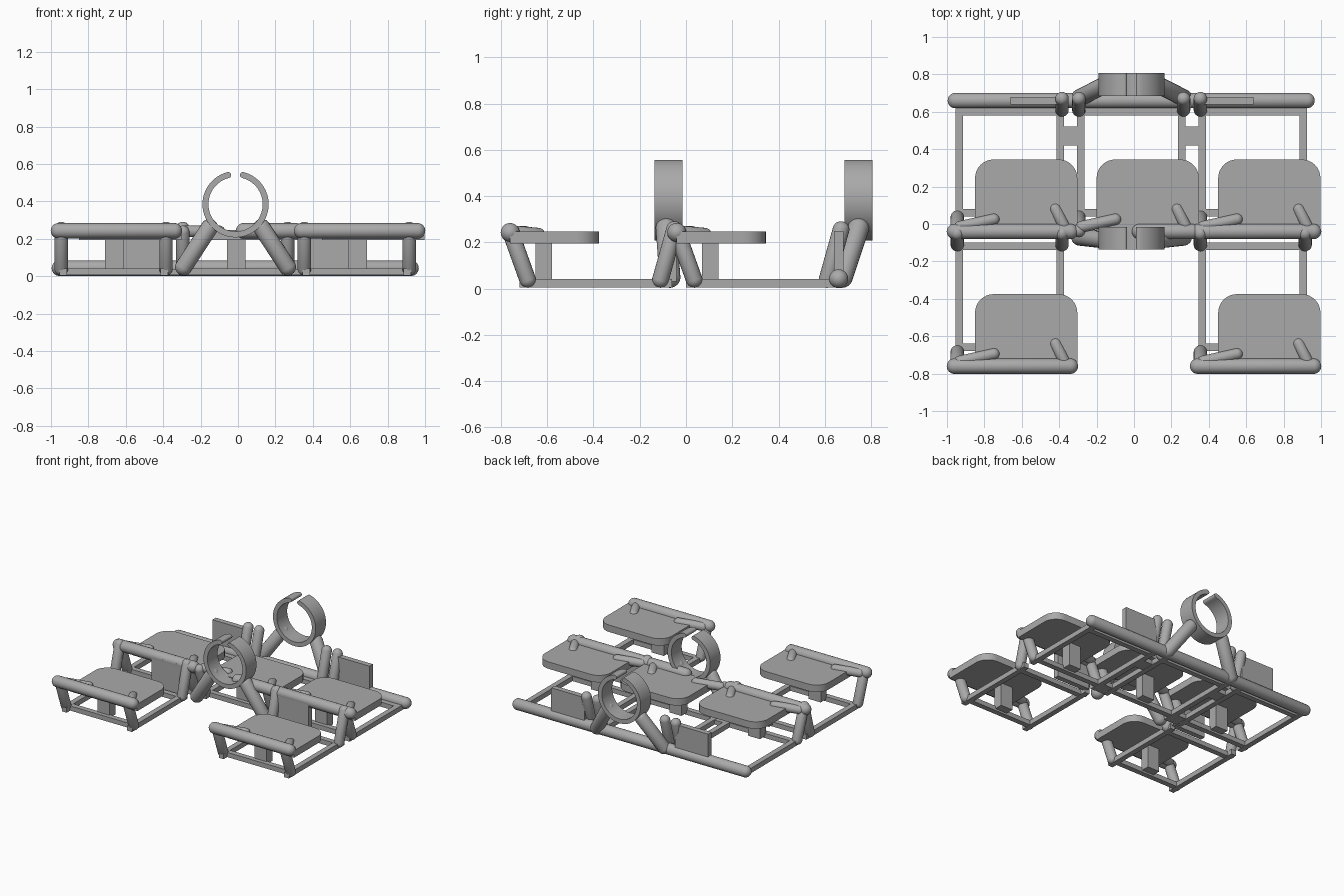
import bpy, bmesh, math
from mathutils import Vector

if "Cube" in bpy.data.objects:
    bpy.data.objects.remove(bpy.data.objects["Cube"])

grey = bpy.data.materials.new("mid grey")
grey.diffuse_color = (0.4, 0.4, 0.4, 1)
grey.use_nodes = True
grey.node_tree.nodes["Principled BSDF"].inputs["Base Color"].default_value = grey.diffuse_color


def finish(bm, name, smooth=False):
    bmesh.ops.recalc_face_normals(bm, faces=bm.faces)
    mesh = bpy.data.meshes.new(name)
    bm.to_mesh(mesh)
    bm.free()
    mesh.materials.append(grey)
    ob = bpy.data.objects.new(name, mesh)
    bpy.context.collection.objects.link(ob)
    if smooth:
        bpy.ops.object.select_all(action='DESELECT')
        ob.select_set(True)
        bpy.context.view_layer.objects.active = ob
        bpy.ops.object.shade_smooth_by_angle(angle=math.radians(35))
    return ob


def tube(name, a, b, r):
    """Round-ended tube whose axis end points are a and b."""
    a, b = Vector(a), Vector(b)
    d = b - a
    bm = bmesh.new()
    bmesh.ops.create_uvsphere(bm, u_segments=20, v_segments=11, radius=r * 1.01)
    for v in bm.verts:
        if v.co.z > 0:
            v.co.z += d.length
    rot = d.to_track_quat('Z', 'Y')
    for v in bm.verts:
        v.co = rot @ v.co + a
    finish(bm, name, True)


def box(name, x0, x1, y0, y1, z0, z1):
    bm = bmesh.new()
    bmesh.ops.create_cube(bm, size=1)
    for v in bm.verts:
        v.co = Vector(((x0 + x1) / 2 + v.co.x * (x1 - x0),
                       (y0 + y1) / 2 + v.co.y * (y1 - y0),
                       (z0 + z1) / 2 + v.co.z * (z1 - z0)))
    finish(bm, name)


def extrude(name, pts, offset):
    bm = bmesh.new()
    face = bm.faces.new([bm.verts.new(p) for p in pts])
    new = bmesh.ops.extrude_face_region(bm, geom=[face])["geom"]
    bmesh.ops.translate(bm, vec=offset,
                        verts=[g for g in new if isinstance(g, bmesh.types.BMVert)])
    finish(bm, name, True)


def seat(x0, x1, y0, y1):
    # plate with two rounded back corners
    r, z = 0.1, 0.195
    pts = [(x0, y0, z), (x1, y0, z)]
    for cx, start in ((x1 - r, 0), (x0 + r, 90)):
        for i in range(9):
            t = math.radians(start + i * 90 / 8)
            pts.append((cx + r * math.cos(t), y1 - r + r * math.sin(t), z))
    extrude("seat", pts, (0, 0, 0.052))


def unit(x, y, rail_from=-0.96, rail_to=-0.34, back_legs=(-0.945, -0.385)):
    """One seat with its rail, legs, arm tubes, support and floor frame."""
    seat(x - 0.85, x - 0.303, y - 0.76, y - 0.375)
    tube("front_rail", (x + rail_from, y - 0.76, 0.243),
         (x + rail_to, y - 0.76, 0.243), 0.041)
    for lx in (-0.945, -0.385):
        tube("front_leg", (x + lx, y - 0.755, 0.235), (x + lx, y - 0.685, 0.04), 0.036)
    for lx in back_legs:
        tube("back_leg", (x + lx, y - 0.11, 0.04), (x + lx, y - 0.05, 0.255), 0.036)
    tube("long_arm", (x - 0.93, y - 0.735, 0.24), (x - 0.75, y - 0.695, 0.24), 0.031)
    tube("short_arm", (x - 0.375, y - 0.73, 0.24), (x - 0.42, y - 0.64, 0.232), 0.031)
    box("seat_support", x - 0.71, x - 0.61, y - 0.65, y - 0.58, 0.02, 0.2)
    # floor frame
    for bx in (-0.955, -0.415):
        box("floor_side_bar", x + bx, x + bx + 0.04, y - 0.72, y - 0.06, 0.005, 0.042)
    for by in (-0.68, -0.14):
        box("floor_cross_bar", x - 0.955, x - 0.375, y + by, y + by + 0.04, 0.006, 0.041)


def cup_ring(y, depth):
    # open ring with a gap on top and rounded tips
    cx, cz, ro, ri = -0.013, 0.385, 0.177, 0.145
    rm, rt = (ro + ri) / 2, (ro - ri) / 2
    a0, a1 = math.radians(104), math.radians(436)
    n = 56
    angles = [a0 + (a1 - a0) * i / n for i in range(n + 1)]
    pts = [(cx + ro * math.cos(a), y, cz + ro * math.sin(a)) for a in angles]

    def tip(a, turn):
        out = []
        for i in range(1, 6):
            t = math.pi * i / 6
            rr, off = rm + turn * rt * math.cos(t), turn * rt * math.sin(t)
            out.append((cx + rr * math.cos(a) - off * math.sin(a), y,
                        cz + rr * math.sin(a) + off * math.cos(a)))
        return out
    pts += tip(a1, 1)
    pts += [(cx + ri * math.cos(a), y, cz + ri * math.sin(a)) for a in reversed(angles)]
    pts += tip(a0, -1)
    extrude("holder_ring", pts, (0, depth, 0))


# seats: two in front, three in the middle row
for x in (0, 1.3):
    unit(x, 0)
unit(0, 0.72, back_legs=(-0.385,))
unit(0.65, 0.72, rail_from=-0.62, back_legs=(-0.945, -0.385))
unit(1.3, 0.72, back_legs=(-0.945,))

# long floor tube at the back
tube("back_floor_tube", (-0.955, 0.66, 0.043), (0.925, 0.66, 0.043), 0.041)

# holder rings on splayed legs
for ring_y, foot_y, top_y in ((-0.137, -0.07, -0.085), (0.685, 0.675, 0.745)):
    cup_ring(ring_y, 0.122)
    for s in (-1, 1):
        tube("ring_leg", (-0.013 + s * 0.277, foot_y, 0.05),
             (-0.013 + s * 0.14, top_y, 0.26), 0.046)

# upright panels and links between neighbouring frames
for y in (0.66, -0.06):
    for x in (-0.66, 0.365):
        box("upright_panel", x, x + 0.275, y - 0.02, y + 0.02, 0.03, 0.25)
for x in (-0.385, 0.265):
    for y in (0.42, 0.0):
        box("frame_link", x, x + 0.09, y, y + 0.1, 0.007, 0.04)
